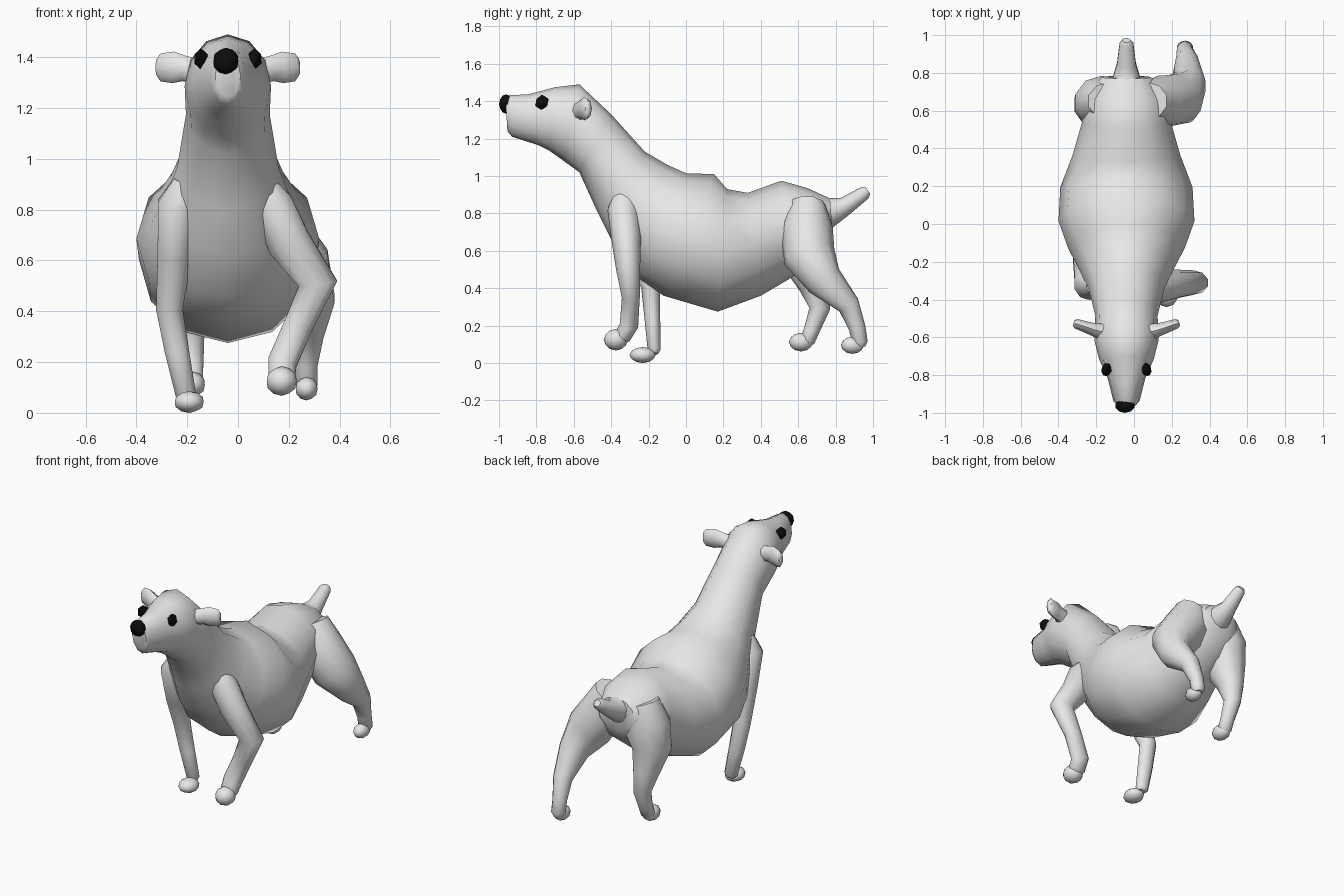
import bpy, bmesh, math
from mathutils import Vector, Matrix

CX = -0.04  # the body's own centre line


def material(name, rgb):
    m = bpy.data.materials.new(name)
    m.diffuse_color = (*rgb, 1)
    return m


FUR = material("pale grey", (0.8, 0.8, 0.8))
BLACK = material("black", (0.004, 0.004, 0.004))


def finish(bm, name, mat, angle=50):
    bmesh.ops.recalc_face_normals(bm, faces=bm.faces)
    me = bpy.data.meshes.new(name)
    bm.to_mesh(me)
    bm.free()
    ob = bpy.data.objects.new(name, me)
    bpy.context.collection.objects.link(ob)
    me.materials.append(mat)
    bpy.ops.object.select_all(action='DESELECT')
    ob.select_set(True)
    bpy.context.view_layer.objects.active = ob
    bpy.ops.object.shade_smooth_by_angle(angle=math.radians(angle))
    return ob


def loft(name, rings, sides, mat=FUR):
    """Skin a row of ellipses, each given as centre, axis u, axis v."""
    bm = bmesh.new()
    loops = []
    for c, u, v in rings:
        loops.append([bm.verts.new(c + u * math.sin(a) + v * math.cos(a))
                      for a in (2 * math.pi * i / sides for i in range(sides))])
    for a, b in zip(loops, loops[1:]):
        for i in range(sides):
            j = (i + 1) % sides
            bm.faces.new((a[i], a[j], b[j], b[i]))
    bm.faces.new(loops[0])
    bm.faces.new(loops[-1])
    return finish(bm, name, mat)


def limb(name, pts, ref=(1, 0, 0), sides=10):
    """Tube through (x, y, z, radius along ref, radius across)."""
    P = [Vector(p[:3]) for p in pts]
    rings = []
    for i, p in enumerate(pts):
        t = (P[min(i + 1, len(P) - 1)] - P[max(i - 1, 0)]).normalized()
        u = Vector(ref)
        u = (u - t * u.dot(t)).normalized()
        v = t.cross(u)
        rings.append((P[i], u * p[3], v * p[4]))
    c, u, v = rings[-1]  # rounded tip
    rings.append((c + t * min(u.length, v.length) * 0.6, u * 0.6, v * 0.6))
    return loft(name, rings, sides)


def blob(name, loc, size, mat, tilt=0, sub=2):
    bm = bmesh.new()
    bmesh.ops.create_icosphere(bm, subdivisions=sub, radius=1)
    m = Matrix.Translation(loc) @ Matrix.Rotation(tilt, 4, 'Z') @ Matrix.Diagonal((*size, 1))
    bmesh.ops.transform(bm, matrix=m, verts=bm.verts)
    return finish(bm, name, mat)


# Head, neck and trunk: top (y, z), bottom (y, z), half width
profile = [
    (-0.965, 1.41, -0.955, 1.24, 0.05), (-0.94, 1.432, -0.93, 1.21, 0.07),
    (-0.84, 1.437, -0.79, 1.165, 0.10),
    (-0.70, 1.475, -0.73, 1.135, 0.145), (-0.57, 1.49, -0.66, 1.085, 0.17),
    (-0.40, 1.33, -0.57, 1.02, 0.165), (-0.22, 1.13, -0.47, 0.80, 0.20),
    (-0.10, 1.06, -0.38, 0.62, 0.25), (0.0, 1.015, -0.25, 0.45, 0.31),
    (0.15, 1.01, -0.12, 0.36, 0.36), (0.22, 0.93, 0.17, 0.275, 0.35),
    (0.33, 0.91, 0.40, 0.36, 0.285), (0.51, 0.975, 0.57, 0.46, 0.235),
    (0.65, 0.935, 0.70, 0.56, 0.22), (0.77, 0.88, 0.785, 0.68, 0.13)]
rings = []
for ty, tz, by, bz, w in profile:
    top, bot = Vector((CX, ty, tz)), Vector((CX, by, bz))
    rings.append(((top + bot) / 2, Vector((w, 0, 0)), (top - bot) / 2))
loft("body_and_head", rings, 12)

# Tail
limb("tail", [(CX, 0.66, 0.81, 0.11, 0.10), (CX, 0.76, 0.80, 0.08, 0.085),
              (CX, 0.85, 0.838, 0.052, 0.05), (CX, 0.955, 0.91, 0.038, 0.036)])

# Front legs: one straight, one bent outward
limb("front_leg_straight", [
    (-0.20, -0.32, 0.90, 0.06, 0.06), (-0.235, -0.315, 0.82, 0.085, 0.09),
    (-0.25, -0.26, 0.62, 0.07, 0.08), (-0.27, -0.19, 0.41, 0.055, 0.05),
    (-0.24, -0.18, 0.24, 0.05, 0.042), (-0.205, -0.17, 0.07, 0.042, 0.035)])
limb("front_leg_bent", [
    (0.10, -0.33, 0.90, 0.05, 0.06), (0.135, -0.335, 0.82, 0.085, 0.085),
    (0.20, -0.32, 0.67, 0.09, 0.08), (0.315, -0.31, 0.51, 0.08, 0.065),
    (0.24, -0.295, 0.35, 0.06, 0.048), (0.175, -0.305, 0.20, 0.06, 0.05),
    (0.172, -0.34, 0.14, 0.055, 0.045)])

# Hind legs: one under the body, one stretched back
limb("hind_leg_under", [
    (-0.13, 0.65, 0.84, 0.12, 0.10), (-0.17, 0.645, 0.70, 0.15, 0.14),
    (-0.20, 0.635, 0.55, 0.12, 0.13), (-0.195, 0.69, 0.41, 0.08, 0.085),
    (-0.185, 0.715, 0.29, 0.055, 0.055), (-0.18, 0.67, 0.17, 0.045, 0.042),
    (-0.18, 0.65, 0.12, 0.045, 0.04)])
limb("hind_leg_back", [
    (0.07, 0.65, 0.84, 0.12, 0.10), (0.13, 0.645, 0.72, 0.14, 0.14),
    (0.235, 0.66, 0.57, 0.14, 0.14), (0.29, 0.74, 0.44, 0.095, 0.10),
    (0.28, 0.87, 0.31, 0.06, 0.06), (0.27, 0.915, 0.19, 0.045, 0.045),
    (0.27, 0.93, 0.11, 0.045, 0.042)])

# Paws
for name, loc, size in [
        ("front_paw_straight", (-0.192, -0.232, 0.043), (0.06, 0.07, 0.043)),
        ("front_paw_bent", (0.172, -0.375, 0.125), (0.062, 0.065, 0.058)),
        ("hind_paw_under", (-0.18, 0.615, 0.112), (0.052, 0.065, 0.05)),
        ("hind_paw_back", (0.27, 0.89, 0.095), (0.045, 0.062, 0.046))]:
    blob(name, loc, size, FUR)

# Ears and eyes on both sides
for s, side in ((-1, "right"), (1, "left")):
    limb("ear_" + side, [
        (CX + s * 0.11, -0.575, 1.34, 0.05, 0.05), (CX + s * 0.17, -0.56, 1.355, 0.05, 0.035),
        (CX + s * 0.215, -0.545, 1.36, 0.062, 0.03), (CX + s * 0.265, -0.528, 1.36, 0.055, 0.026)],
        ref=(0, 0, 1), sides=8)
    blob("eye_" + side, (CX + s * 0.105, -0.77, 1.393), (0.03, 0.04, 0.042), BLACK, s * 0.3, 1)

# Nose
blob("nose", (CX - 0.008, -0.962, 1.385), (0.052, 0.038, 0.052), BLACK)
